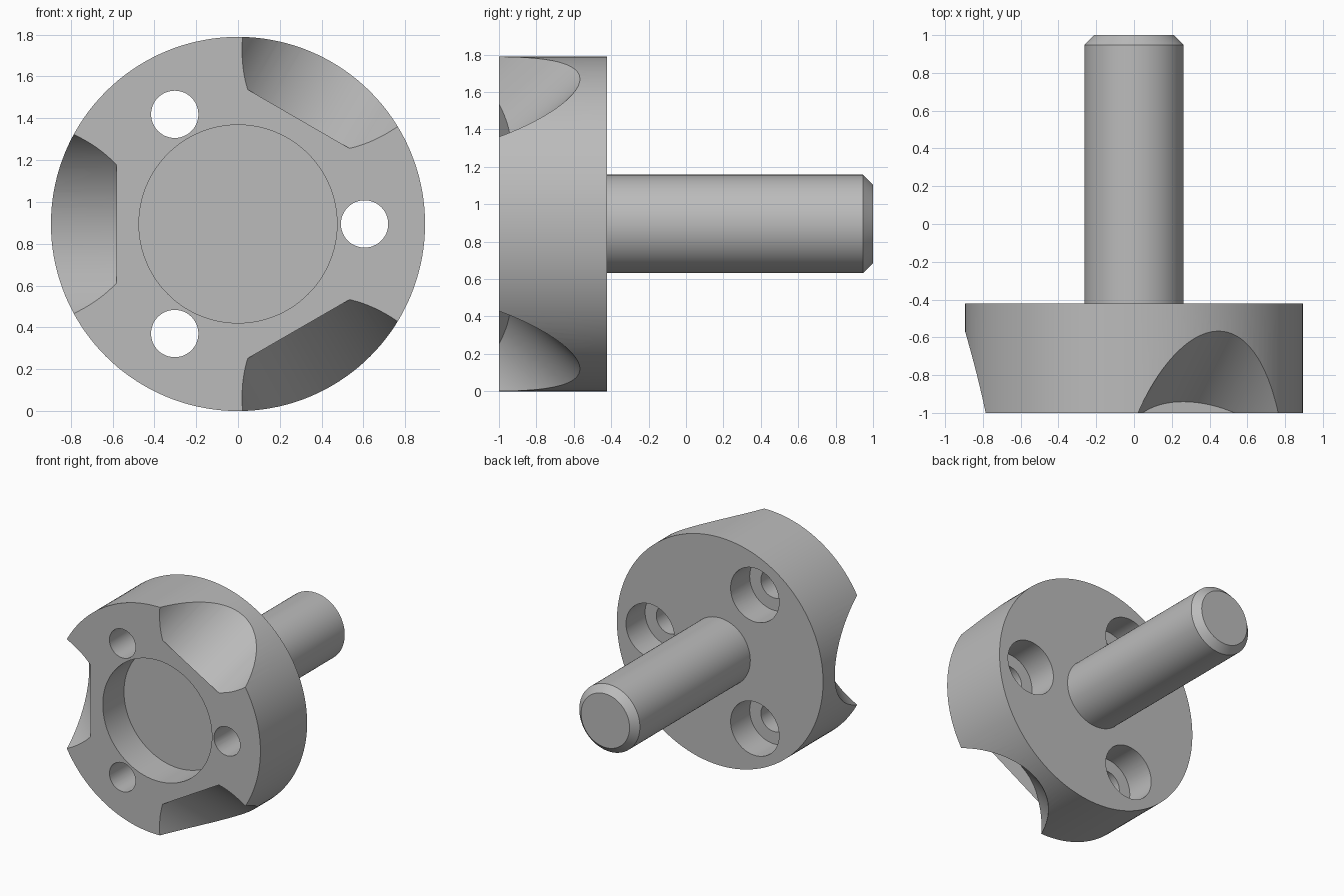
import bpy, bmesh, math
from mathutils import Matrix, Vector

cube = bpy.data.objects.get("Cube")
if cube:
    bpy.data.objects.remove(cube)

UNIT = 2 / 38            # overall length is 38 units
RADIUS = 17 * UNIT
FRONT = -1.0
BACK = FRONT + 11 * UNIT
CENTRE_Z = RADIUS

steel = bpy.data.materials.new("grey_steel")
steel.use_nodes = True
grey = (0.5, 0.5, 0.5, 1)
steel.diffuse_color = grey
steel.node_tree.nodes["Principled BSDF"].inputs["Base Color"].default_value = grey


def add_object(name, bm):
    bmesh.ops.recalc_face_normals(bm, faces=bm.faces)
    mesh = bpy.data.meshes.new(name)
    bm.to_mesh(mesh)
    bm.free()
    obj = bpy.data.objects.new(name, mesh)
    bpy.context.collection.objects.link(obj)
    mesh.materials.append(steel)
    return obj


def rod(name, start, direction, radius, length, sides=96):
    """Cylinder that begins at start and runs along direction."""
    direction = Vector(direction).normalized()
    middle = Vector(start) + direction * length / 2
    turn = direction.to_track_quat('Z', 'Y').to_matrix().to_4x4()
    bm = bmesh.new()
    bmesh.ops.create_cone(bm, cap_ends=True, segments=sides, radius1=radius,
                          radius2=radius, depth=length,
                          matrix=Matrix.Translation(middle) @ turn)
    return add_object(name, bm)


def lathe(name, profile, sides):
    """Spin (radius, y) points about the long axis."""
    bm = bmesh.new()
    verts = [bm.verts.new((r, y, CENTRE_Z)) for r, y in profile]
    edges = [bm.edges.new(pair) for pair in zip(verts, verts[1:])]
    bmesh.ops.spin(bm, geom=verts + edges, cent=(0, 0, CENTRE_Z), axis=(0, 1, 0),
                   angle=math.tau, steps=sides, use_duplicate=False)
    bmesh.ops.remove_doubles(bm, verts=bm.verts, dist=1e-5)
    return add_object(name, bm)


def smooth(obj):
    bpy.ops.object.select_all(action='DESELECT')
    obj.select_set(True)
    bpy.context.view_layer.objects.active = obj
    bpy.ops.object.shade_smooth_by_angle(angle=math.radians(25))


def polar(radius, angle, y):
    return Vector((radius * math.cos(angle), y, CENTRE_Z + radius * math.sin(angle)))


# Round head with a blind bore in the front
bore_floor = FRONT + 5 * UNIT
head = lathe("head", [(0, bore_floor), (9 * UNIT, bore_floor), (9 * UNIT, FRONT),
                      (RADIUS, FRONT), (RADIUS, BACK), (0, BACK)], 144)

# Cutters for screw holes, counterbores and slanted scallops
cutters = []
for i in range(3):
    a = i * math.tau / 3
    cutters.append(rod("screw_hole_cutter", polar(11.5 * UNIT, a, FRONT - 0.1),
                       (0, 1, 0), 2.15 * UNIT, 1, 48))
    cutters.append(rod("counterbore_cutter", polar(11.5 * UNIT, a, BACK - 4.5 * UNIT),
                       (0, 1, 0), 4 * UNIT, 0.5, 64))
    b = a + math.pi / 3
    outward = Vector((math.cos(b), 0, math.sin(b)))
    cutters.append(rod("scallop_cutter", polar(0.885, b, FRONT - 0.305),
                       outward + Vector((0, 1, 0)), 0.515, 1.5, 128))

for cutter in cutters:
    cutter.hide_render = True
    cut = head.modifiers.new(cutter.name, 'BOOLEAN')
    cut.operation = 'DIFFERENCE'
    cut.solver = 'EXACT'
    cut.object = cutter
    bpy.context.view_layer.objects.active = head
    bpy.ops.object.modifier_apply(modifier=cut.name)
    bpy.data.objects.remove(cutter)
smooth(head)

# Shaft with a chamfered end
shaft = lathe("shaft", [(0, BACK - 0.05), (5 * UNIT, BACK - 0.05), (5 * UNIT, 1 - UNIT),
                        (4 * UNIT, 1), (0, 1)], 96)
smooth(shaft)
